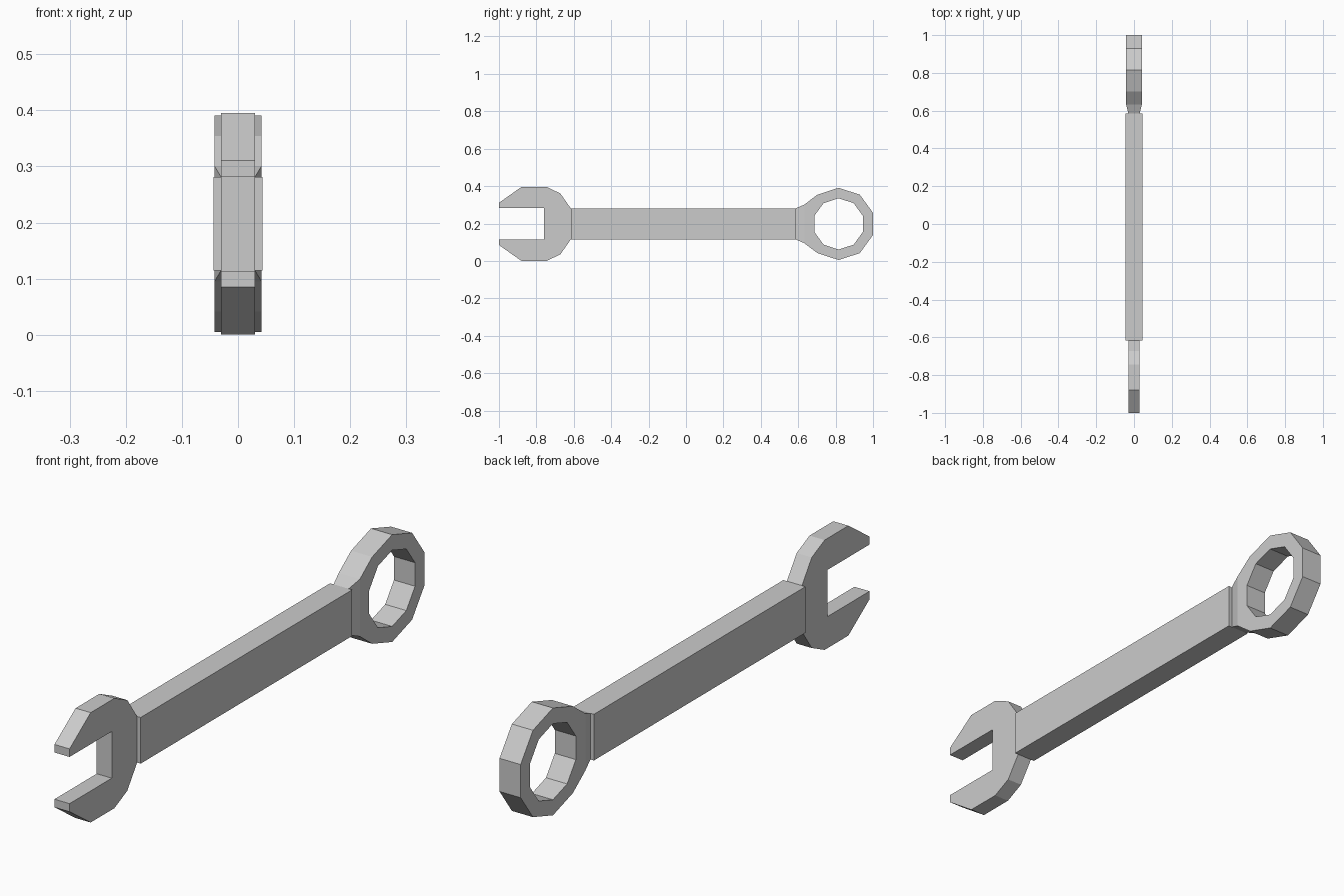
import bpy
import bmesh
from math import cos, sin, radians

if "Cube" in bpy.data.objects:
    bpy.data.objects.remove(bpy.data.objects["Cube"], do_unlink=True)

MID = 0.198  # height of the wrench axis

steel = bpy.data.materials.new("light grey steel")
steel.diffuse_color = (0.6, 0.6, 0.6, 1)
steel.use_nodes = True
steel.node_tree.nodes["Principled BSDF"].inputs["Base Color"].default_value = (0.6, 0.6, 0.6, 1)


def finish(name, bm):
    bmesh.ops.recalc_face_normals(bm, faces=bm.faces)
    mesh = bpy.data.meshes.new(name)
    bm.to_mesh(mesh)
    bm.free()
    mesh.materials.append(steel)
    obj = bpy.data.objects.new(name, mesh)
    bpy.context.collection.objects.link(obj)
    return obj


def plate(name, outline, half):
    """Extrude a (y, z) outline from -half to half along x."""
    bm = bmesh.new()
    face = bm.faces.new([bm.verts.new((-half, y, z)) for y, z in outline])
    moved = bmesh.ops.extrude_face_region(bm, geom=[face])["geom"]
    verts = [v for v in moved if isinstance(v, bmesh.types.BMVert)]
    bmesh.ops.translate(bm, verts=verts, vec=(2 * half, 0, 0))
    return finish(name, bm)


def mirrored(upper):
    """Complete an upper half outline below the axis."""
    pts = [(y, MID + h) for y, h in upper]
    return pts + [(y, MID - h) for y, h in reversed(upper)]


# Handle bar
plate("handle", mirrored([(-0.616, 0.083), (0.586, 0.083)]), 0.044)

# Open jaw with its square slot
plate("open_jaw", mirrored([(-0.76, 0.084), (-1, 0.084), (-1, 0.113), (-0.88, 0.1975),
                            (-0.745, 0.1975), (-0.672, 0.163), (-0.616, 0.083)]), 0.03)

# Ten-sided ring whose handle-side corners widen into a tapered neck
SIDES, CENTRE, HALF = 10, 0.816, 0.042
bm = bmesh.new()


def circle(radius, x):
    pts = []
    for i in range(SIDES):
        a = radians(18 + 36 * i)
        pts.append(bm.verts.new((x, CENTRE + radius * cos(a), MID + radius * sin(a))))
    return pts


outer = [circle(0.193, x) for x in (-HALF, HALF)]
inner = [circle(0.137, x) for x in (-HALF, HALF)]
UP, LOW = 4, 5
for loop in outer:
    loop[UP].co.z = MID + 0.103
    loop[LOW].co.z = MID - 0.103
for i in range(SIDES):
    j = (i + 1) % SIDES
    for s in (0, 1):
        bm.faces.new((outer[s][i], outer[s][j], inner[s][j], inner[s][i]))
    bm.faces.new((inner[0][i], inner[0][j], inner[1][j], inner[1][i]))
    if i != UP:
        bm.faces.new((outer[0][i], outer[0][j], outer[1][j], outer[1][i]))

# Neck: a loop on the ring joined to a narrower loop at the handle
wide = [outer[0][UP], outer[1][UP], outer[1][LOW], outer[0][LOW]]
narrow = [bm.verts.new((x, 0.586, MID + h))
          for x, h in ((-0.03, 0.083), (0.03, 0.083), (0.03, -0.083), (-0.03, -0.083))]
for i in range(4):
    j = (i + 1) % 4
    bm.faces.new((wide[i], wide[j], narrow[j], narrow[i]))
bm.faces.new(narrow)
finish("ring_end", bm)
